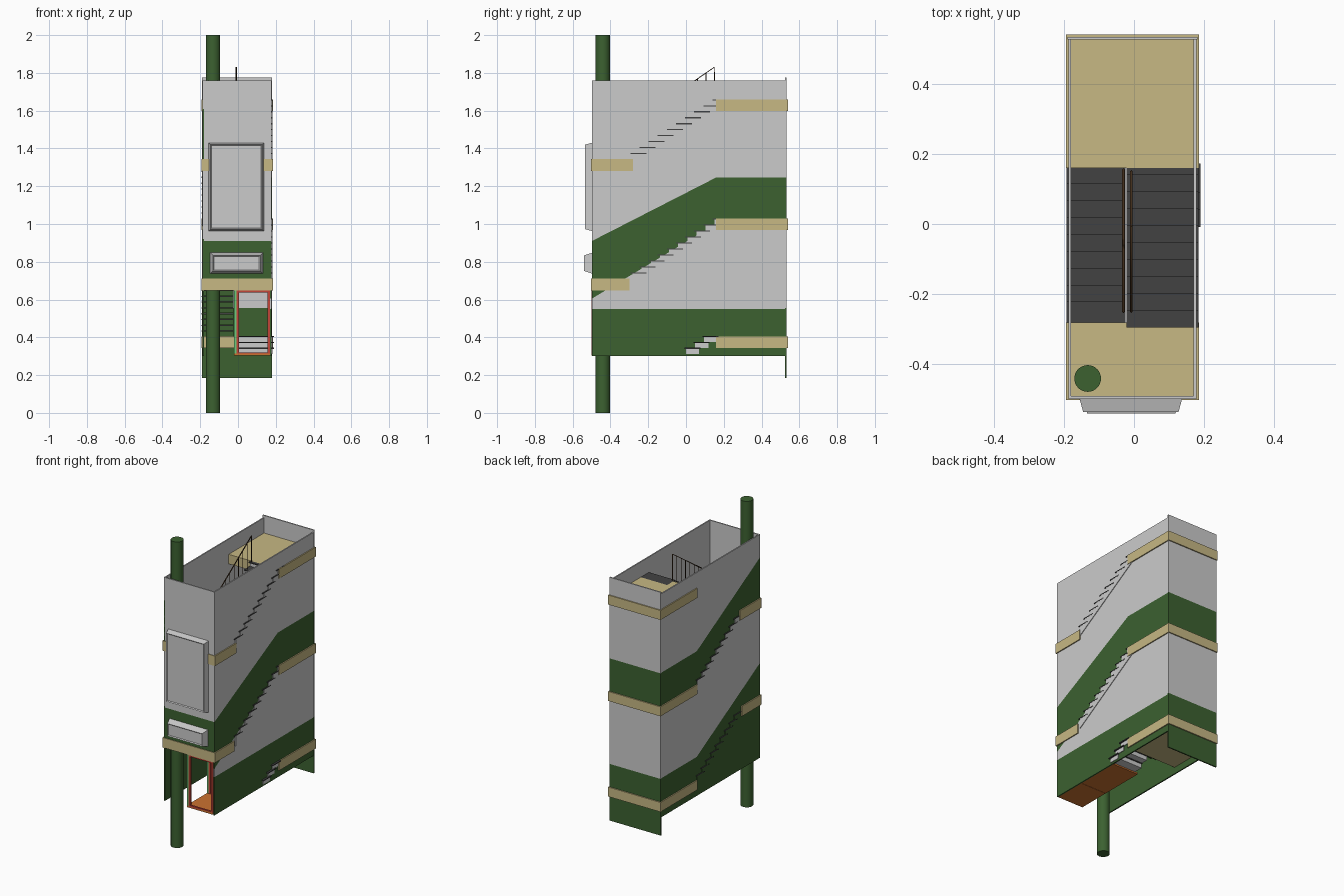
import bpy, bmesh
from mathutils import Vector

if "Cube" in bpy.data.objects:
    bpy.data.objects.remove(bpy.data.objects["Cube"])


def mat(name, r, g, b):
    m = bpy.data.materials.new(name)
    m.diffuse_color = (r, g, b, 1)
    m.use_nodes = True
    m.node_tree.nodes["Principled BSDF"].inputs["Base Color"].default_value = m.diffuse_color
    return m


GREEN = mat("green_paint", 0.045, 0.12, 0.03)
TAN = mat("tan_slab", 0.57, 0.48, 0.23)
DARK = mat("dark_tread", 0.055, 0.055, 0.055)
BROWN = mat("brown_rail", 0.06, 0.03, 0.012)
RED = mat("red_frame", 0.55, 0.06, 0.04)
LIME = mat("light_green_frame", 0.15, 0.6, 0.2)
ORANGE = mat("orange_floor", 0.6, 0.17, 0.03)


def finish(name, bm, m=None):
    bmesh.ops.recalc_face_normals(bm, faces=bm.faces)
    me = bpy.data.meshes.new(name)
    bm.to_mesh(me)
    bm.free()
    ob = bpy.data.objects.new(name, me)
    bpy.context.collection.objects.link(ob)
    if m:
        me.materials.append(m)
    return ob


def prism(name, pts, x0, x1, m=None):
    """Side profile of (y, z) points extruded along x."""
    bm = bmesh.new()
    f = bm.faces.new([bm.verts.new((x0, y, z)) for y, z in pts])
    r = bmesh.ops.extrude_face_region(bm, geom=[f])
    vs = [v for v in r["geom"] if isinstance(v, bmesh.types.BMVert)]
    bmesh.ops.translate(bm, vec=(x1 - x0, 0, 0), verts=vs)
    return finish(name, bm, m)


def box(name, x0, x1, y0, y1, z0, z1, m=None):
    return prism(name, [(y0, z0), (y1, z0), (y1, z1), (y0, z1)], x0, x1, m)


def tapered_box(name, x0, x1, z0, z1, y0, y1, t):
    """Box on the front wall that narrows by t towards the front, with a sunk pane."""
    bm = bmesh.new()
    a = [bm.verts.new(p) for p in ((x0, y0, z0), (x1, y0, z0), (x1, y0, z1), (x0, y0, z1))]
    b = [bm.verts.new(p) for p in ((x0+t, y1, z0+t), (x1-t, y1, z0+t), (x1-t, y1, z1-t), (x0+t, y1, z1-t))]
    for i in range(4):
        j = (i + 1) % 4
        bm.faces.new((a[i], a[j], b[j], b[i]))
    bm.faces.new(a)
    front = bm.faces.new(b)
    bmesh.ops.recalc_face_normals(bm, faces=bm.faces)
    bmesh.ops.inset_region(bm, faces=[front], thickness=0.008, depth=-0.006)
    return finish(name, bm)


# Walls
Y0, Y1, TOP = -0.498, 0.525, 1.76
RX, LX = (0.17, 0.178), (-0.187, -0.179)
K = 0.157   # where the painted bands bend

prism("right_wall_base", [(Y0, .30), (Y1, .30), (Y1, .55), (Y0, .55)], *RX, GREEN)
prism("right_wall_lower", [(Y0, .55), (Y1, .55), (Y1, 1.0), (K, 1.0), (Y0, .605)], *RX)
prism("right_wall_band", [(Y0, .605), (K, 1.0), (Y1, 1.0), (Y1, 1.245), (K, 1.245), (Y0, .91)], *RX, GREEN)
prism("right_wall_upper", [(Y0, .91), (K, 1.245), (Y1, 1.245), (Y1, TOP), (Y0, TOP)], *RX)

prism("left_wall_base", [(Y0, .30), (Y1, .30), (Y1, .555), (K, .555), (Y0, .92)], *LX, GREEN)
prism("left_wall_lower", [(Y0, .92), (K, .555), (Y1, .555), (Y1, 1.0), (K, 1.0), (-.28, 1.3), (Y0, 1.3)], *LX)
prism("left_wall_band", [(Y0, 1.3), (-.28, 1.3), (K, 1.0), (Y1, 1.0), (Y1, 1.245), (K, 1.245), (Y0, 1.61)], *LX, GREEN)
prism("left_wall_upper", [(Y0, 1.61), (K, 1.245), (Y1, 1.245), (Y1, TOP), (Y0, TOP)], *LX)

for name, z0, z1, m in (("base", .185, .555, GREEN), ("lower", .555, 1.0, None),
                        ("band", 1.0, 1.245, GREEN), ("upper", 1.245, 1.775, None)):
    box("back_wall_" + name, -.19, .181, Y1, Y1 + .008, z0, z1, m)
box("front_wall_band", LX[0], RX[1], Y0, Y0 + .008, .70, .91, GREEN)
box("front_wall_upper", LX[0], RX[1], Y0, Y0 + .008, .91, TOP)

# Landings
for i, z in enumerate((.405, 1.03, 1.66)):
    box(f"back_landing_{i}", -.194, .185, .16, .54, z - .062, z, TAN)
for i, (z, y) in enumerate(((.712, -.30), (1.345, -.28))):
    box(f"front_landing_{i}", -.194, .185, -.502, y, z - .065, z, TAN)

# Stairs: d = 1 climbs to the back, d = -1 climbs to the front
RUN, DEEP, TH = 0.0483, 0.085, 0.006


def flight(name, x0, x1, y, z, rise, n, d, boxes=False):
    pts = []
    for i in range(n):
        ys, zt = y + d * RUN * i, z + rise * (i + 1)
        a, b = sorted((ys, ys + d * DEEP))
        box(f"{name}_tread_{i}", x0 - .001, x1 + .001, a, b, zt - TH, zt, DARK)
        if boxes:
            a, b = sorted((ys + d * .008, ys + d * .075))
            box(f"{name}_step_{i}", x0, x1, a, b, zt - rise, zt - TH, boxes)
        pts += [(ys + d * .012, zt - rise - TH if i else z - .04), (ys + d * .012, zt - TH)]
    if not boxes:
        ye = y + d * (RUN * n + .012)
        top = z + rise * n
        pts += [(ye, top - TH), (ye, top - .06)]
        prism(name + "_body", pts, x0, x1)


def bar(name, pts, r=.004):
    """Thin square rail along a path."""
    cu = bpy.data.curves.new(name, "CURVE")
    cu.dimensions = "3D"
    cu.bevel_depth = r
    cu.bevel_resolution = 0
    for path in pts:
        s = cu.splines.new("POLY")
        s.points.add(len(path) - 1)
        for p, c in zip(s.points, path):
            p.co = (*c, 1)
    ob = bpy.data.objects.new(name, cu)
    bpy.context.collection.objects.link(ob)
    cu.materials.append(BROWN)


def railing(name, x, ya, za, yb, zb, h=.17):
    paths = [[(x, ya, za), (x, ya, za + h), (x, yb, zb + h), (x, yb, zb)]]
    for i in range(1, 9):
        p = Vector((x, ya, za)).lerp(Vector((x, yb, zb)), i / 9)
        paths.append([p, p + Vector((0, 0, h))])
    bar(name, paths[:1])
    bar(name + "_balusters", paths[1:], .002)


for i, (z0, z1) in enumerate(((.712, 1.03), (1.345, 1.66))):
    flight(f"right_flight_{i}", -.02, .182, -.295, z0, (z1 - z0) / 10, 10, 1)
    railing(f"right_railing_{i}", -.008, -.25, z0 + .04, .15, z1)
for i, (z0, z1) in enumerate(((.405, .712), (1.03, 1.345))):
    flight(f"left_flight_{i}", -.191, -.025, .165, z0, (z1 - z0) / 10, 9, -1, GREEN if i == 0 else False)
    railing(f"left_railing_{i}", -.03, .155, z0 + .03, -.25, z1 - .02)

# Entrance floor, short steps and door frames
box("entrance_floor_front", -.02, .17, -.5, -.286, .303, .315, ORANGE)
box("entrance_floor_rear", -.02, .17, -.284, .01, .303, .315, ORANGE)
for i in range(3):
    ys, zt = .0 + RUN * i, .345 + .031 * i
    box(f"entry_step_{i}", 0, .182, ys, ys + .07, zt - .033, zt - TH)
    box(f"entry_tread_{i}", -.002, .19, ys - .008, ys + .076, zt - TH, zt, DARK)
for tag, y in (("front", -.5), ("inner", -.292)):
    box(tag + "_door_side_green", -.02, -.008, y, y + .012, .31, .65, LIME)
    box(tag + "_door_left", -.008, .004, y, y + .012, .31, .65, RED)
    box(tag + "_door_right", .155, .17, y, y + .012, .31, .65, RED)
    box(tag + "_door_head", .004, .155, y, y + .012, .638, .65, RED)
    box(tag + "_door_sill", .004, .155, y, y + .012, .31, .32, RED)

# Front window boxes
tapered_box("large_window", -.155, .137, .963, 1.43, -.498, -.535, .010)
tapered_box("small_window", -.147, .132, .738, .848, -.498, -.54, .014)

# Round pole through the landings
bpy.ops.mesh.primitive_cylinder_add(vertices=32, radius=.038, depth=2, location=(-.132, -.44, 1))
pole = bpy.context.object
pole.name = "pole"
pole.data.materials.append(GREEN)
bpy.ops.object.shade_smooth_by_angle()
